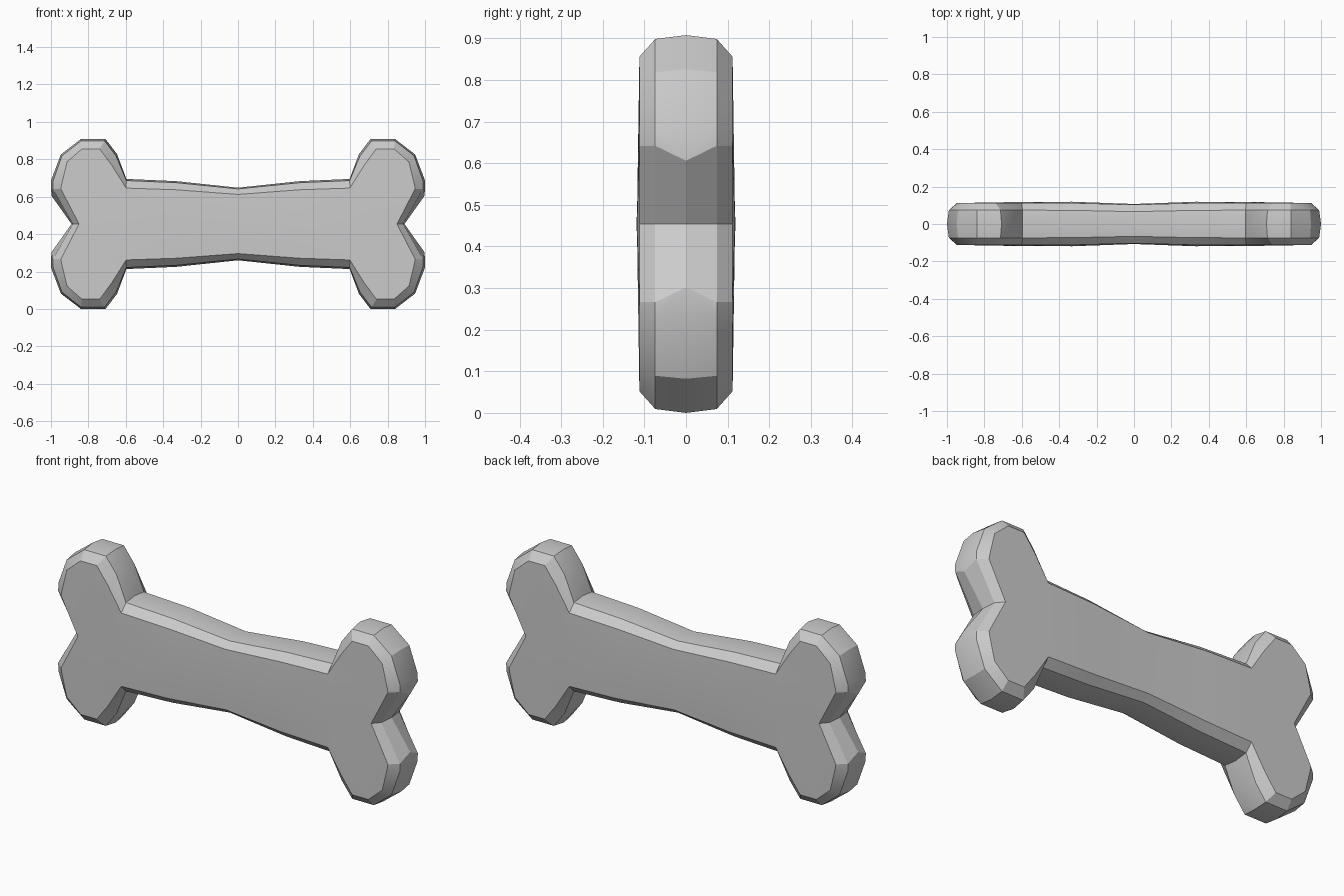
import bpy
import bmesh
from mathutils import Matrix

if "Cube" in bpy.data.objects:
    bpy.data.objects.remove(bpy.data.objects["Cube"])

HALF_H = 0.454

# Quarter outline, from end notch round the knuckle to mid shaft (x, height above centre)
outer = [(0.89, 0), (0.998, 0.152), (1.0, 0.232), (0.947, 0.372), (0.84, 0.454),
         (0.708, 0.454), (0.647, 0.374), (0.597, 0.241), (0.33, 0.229), (0, 0.194)]
# Matching outline of the broad front face
inner = [(0.85, 0), (0.947, 0.188), (0.944, 0.208), (0.914, 0.332), (0.834, 0.402),
         (0.74, 0.402), (0.676, 0.316), (0.598, 0.192), (0.33, 0.183), (0, 0.158)]
# Middle ridge between rim and face
mid = [(a + (c - a) * 0.18, b + (d - b) * 0.18) for (a, b), (c, d) in zip(outer, inner)]
mid[1] = (0.99, 0.188)
mid_y = [0.074] * 8 + [0.073, 0.066]
face_y = [0.112] * 8 + [0.112, 0.103]
# Centre line of the face, slightly bulged
centre = [(0.598, 0.118), (0.33, 0.119), (0, 0.107)]

# One eighth of the bone
bm = bmesh.new()
ring0 = [bm.verts.new((x, 0, z)) for x, z in outer]
ring1 = [bm.verts.new((x, -y, z)) for (x, z), y in zip(mid, mid_y)]
ring2 = [bm.verts.new((x, -y, z)) for (x, z), y in zip(inner, face_y)]
c = [bm.verts.new((x, -y, 0)) for x, y in centre]
for a, b in ((ring0, ring1), (ring1, ring2)):
    for i in range(len(a) - 1):
        bm.faces.new((a[i], a[i + 1], b[i + 1], b[i]))
bm.faces.new(ring2[:8] + [c[0]])
bm.faces.new((ring2[7], ring2[8], c[1], c[0]))
bm.faces.new((ring2[8], ring2[9], c[2], c[1]))

# Mirror across all three planes and weld
for axis in 'XYZ':
    bmesh.ops.mirror(bm, geom=bm.verts[:] + bm.edges[:] + bm.faces[:],
                     matrix=Matrix.Identity(4), merge_dist=0.0001, axis=axis)
    bmesh.ops.remove_doubles(bm, verts=bm.verts[:], dist=0.0001)
bmesh.ops.recalc_face_normals(bm, faces=bm.faces[:])

mesh = bpy.data.meshes.new("bone")
bm.to_mesh(mesh)
bm.free()
bone = bpy.data.objects.new("bone", mesh)
bone.location.z = HALF_H
bpy.context.collection.objects.link(bone)
bpy.context.view_layer.objects.active = bone
bone.select_set(True)
bpy.ops.object.shade_smooth_by_angle(angle=0.4)
